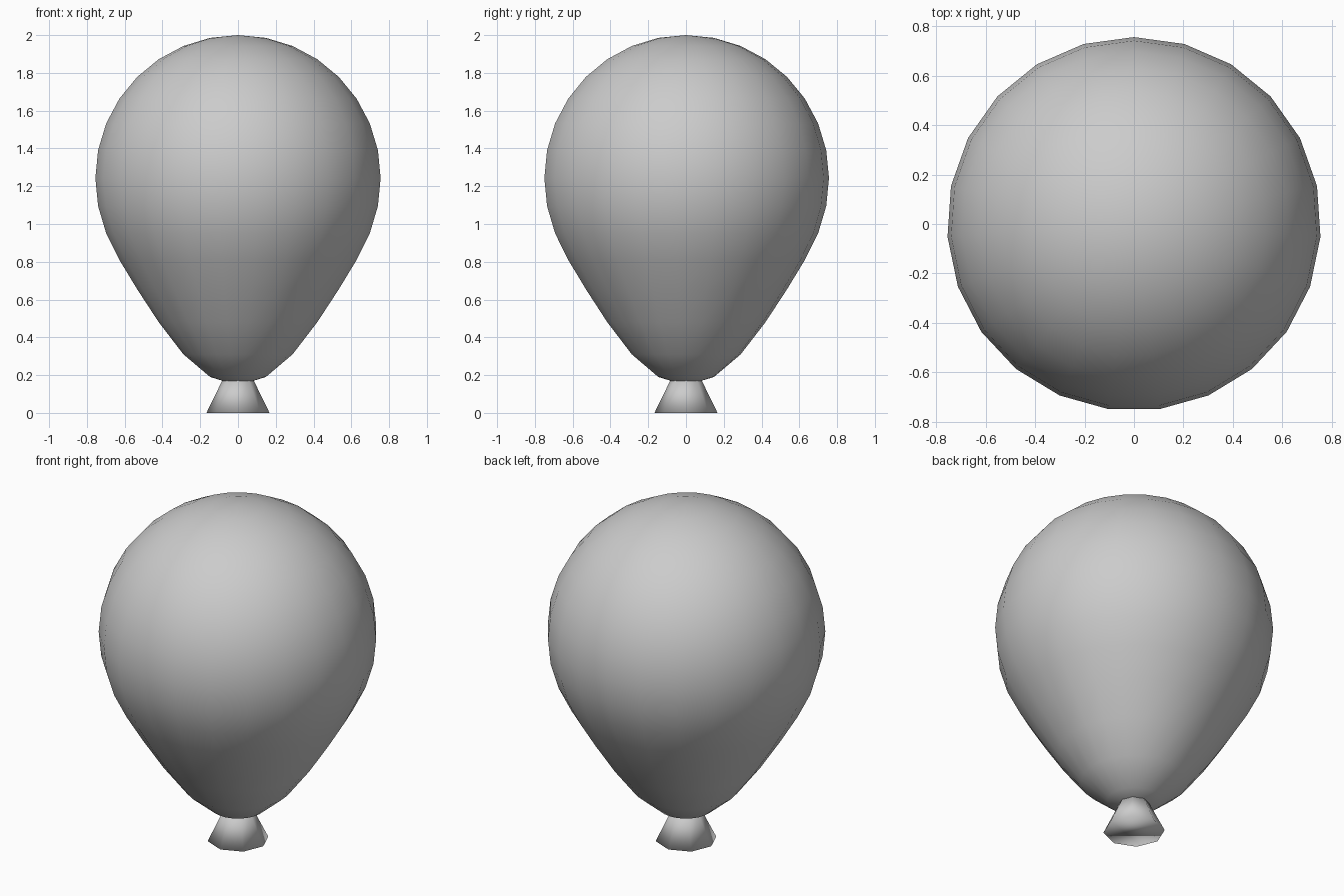
import bpy, bmesh
from math import sin, cos, tau, pi

if "Cube" in bpy.data.objects:
    bpy.data.objects.remove(bpy.data.objects["Cube"])


def lathe(name, profile, sides):
    """Revolve (radius, z) points, top to bottom, round z; first vertex at +y."""
    bm = bmesh.new()
    rings = []
    for r, z in profile:
        if r == 0:
            rings.append([bm.verts.new((0, 0, z))])
        else:
            rings.append([bm.verts.new((r * sin(tau * i / sides), r * cos(tau * i / sides), z))
                          for i in range(sides)])
    for a, b in zip(rings, rings[1:]):
        for i in range(sides):
            j = (i + 1) % sides
            quad = [a[i % len(a)], a[j % len(a)], b[j % len(b)], b[i % len(b)]]
            bm.faces.new(list(dict.fromkeys(quad)))
    # close open ends
    for ring in (rings[0], rings[-1]):
        if len(ring) > 1:
            bm.faces.new(ring)
    bmesh.ops.recalc_face_normals(bm, faces=bm.faces)
    for f in bm.faces:
        f.smooth = True
    me = bpy.data.meshes.new(name)
    bm.to_mesh(me)
    bm.free()
    ob = bpy.data.objects.new(name, me)
    bpy.context.collection.objects.link(ob)
    return ob


# balloon body: round upper half, then a taper down to the neck
R, mid = 0.757, 1.243
upper = [(R * sin(pi * i / 16) if i else 0, mid + R * cos(pi * i / 16)) for i in range(9)]
lower_z = [1.095, 0.95, 0.81, 0.655, 0.48, 0.31, 0.19]
lower = [(R * sin(pi * (9 + i) / 16), z) for i, z in enumerate(lower_z)]
lathe("balloon_body", upper + lower + [(0, 0.145)], 23)

# flared, closed knot underneath
lathe("knot", [(0.08, 0.178), (0.167, 0.0)], 8)
